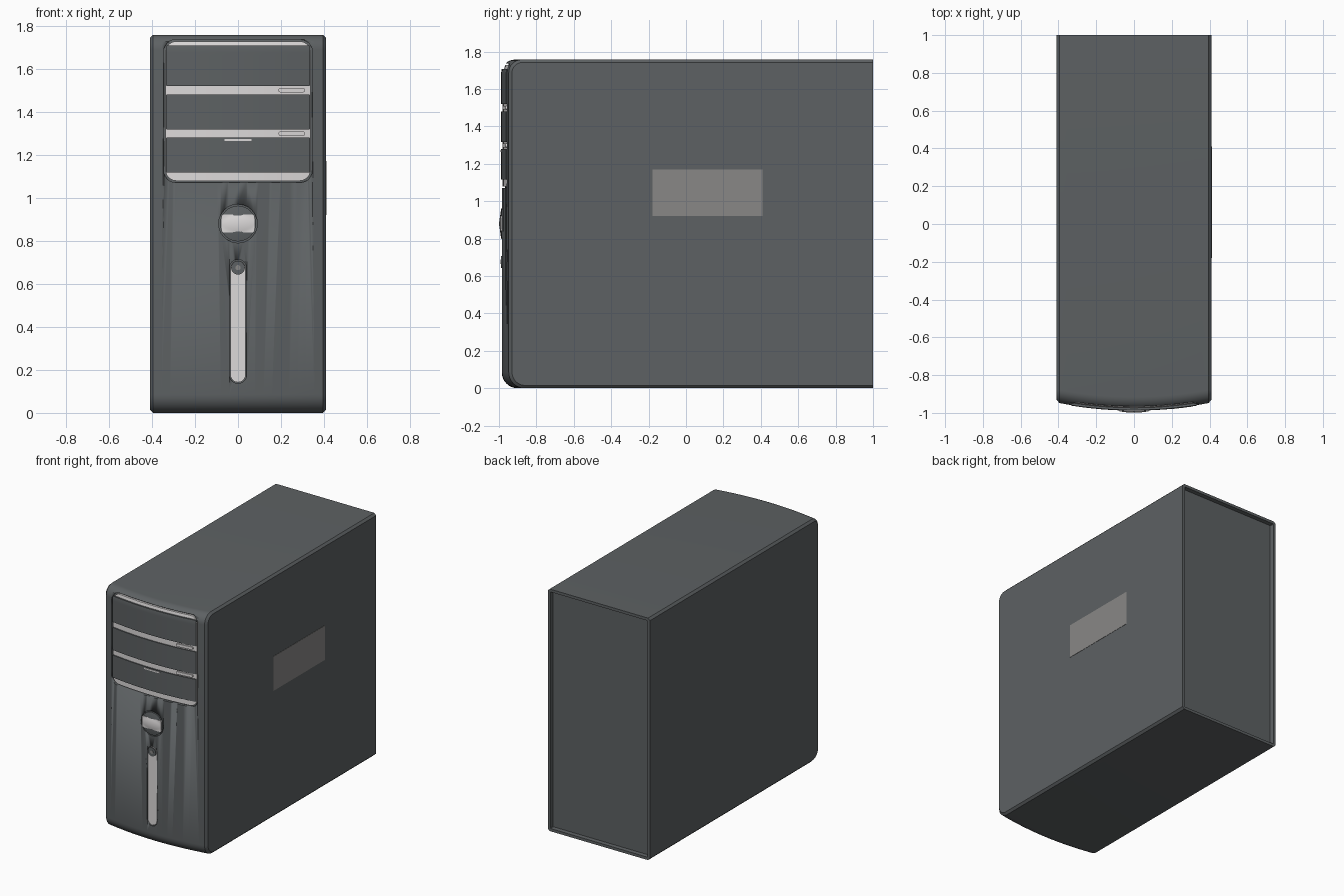
import bpy, bmesh, math

if "Cube" in bpy.data.objects:
    bpy.data.objects.remove(bpy.data.objects["Cube"], do_unlink=True)

HALF_W, HEIGHT, FRONT, BACK = 0.41, 1.757, -0.985, 1.0
R_TOP, R_LOW, BOW = 0.07, 0.085, 0.04


def material(name, rgb):
    m = bpy.data.materials.new(name)
    m.use_nodes = True
    m.diffuse_color = (*rgb, 1)
    m.node_tree.nodes["Principled BSDF"].inputs["Base Color"].default_value = (*rgb, 1)
    return m


charcoal = material("charcoal", (0.11, 0.12, 0.125))
silver = material("light_silver", (0.72, 0.70, 0.70))
grey = material("label_grey", (0.25, 0.245, 0.24))


def bow(x):
    return BOW * (x / HALF_W) ** 2


def front_y(x, z):
    """Depth of the bowed front, including its rounded top and bottom."""
    y = FRONT + bow(x)
    for r, d in ((R_TOP, z - (HEIGHT - R_TOP)), (R_LOW, R_LOW - z)):
        if d > 0:
            y += r - math.sqrt(max(r * r - d * d, 0))
    return y


def finish(bm, name, mat, angle=30):
    bmesh.ops.remove_doubles(bm, verts=bm.verts, dist=1e-5)
    bmesh.ops.recalc_face_normals(bm, faces=bm.faces)
    mesh = bpy.data.meshes.new(name)
    bm.to_mesh(mesh)
    bm.free()
    mesh.materials.append(mat)
    ob = bpy.data.objects.new(name, mesh)
    bpy.context.collection.objects.link(ob)
    bpy.ops.object.select_all(action="DESELECT")
    ob.select_set(True)
    bpy.context.view_layer.objects.active = ob
    bpy.ops.object.shade_smooth_by_angle(angle=math.radians(angle))
    return ob


def slab(name, cx, cz, hw, hh, r, out, depth, mat=charcoal, dome=0.0):
    """Rounded plate that follows the curved front."""
    arc = [math.radians(a) for a in range(0, 91, 15)]
    left = [(-hw + r - r * math.cos(a), hh - r + r * math.sin(a)) for a in arc]
    mid = [(-hw + r + 2 * (hw - r) * k / 12, hh) for k in range(1, 12)] if hw - r > 0.005 else []
    cols = left + mid + [(-x, h) for x, h in reversed(left)]
    rows = 12
    bm = bmesh.new()
    grids = []
    for is_front in (True, False):
        grid = []
        for x, h in cols:
            line = []
            for j in range(rows + 1):
                dz = (2 * j / rows - 1) * h
                y = front_y(cx + x, cz + dz) - out
                if is_front:
                    y -= dome * max(0, 1 - (x / hw) ** 2 - (dz / hh) ** 2)
                else:
                    y += depth
                line.append(bm.verts.new((cx + x, y, cz + dz)))
            grid.append(line)
        grids.append(grid)
    f, b = grids
    n = len(cols)
    for g in grids:
        for i in range(n - 1):
            for j in range(rows):
                bm.faces.new((g[i][j], g[i + 1][j], g[i + 1][j + 1], g[i][j + 1]))
    for j in (0, rows):
        for i in range(n - 1):
            bm.faces.new((f[i][j], f[i + 1][j], b[i + 1][j], b[i][j]))
    for i in (0, n - 1):
        for j in range(rows):
            bm.faces.new((f[i][j], f[i][j + 1], b[i][j + 1], b[i][j]))
    bmesh.ops.dissolve_degenerate(bm, dist=1e-6, edges=bm.edges)
    return finish(bm, name, mat)


def outline(x, inset):
    """Side outline of the case at one x, from back bottom round to back top."""
    pts = [(BACK, inset)]
    for r, cz, start in ((R_LOW, R_LOW, 270), (R_TOP, HEIGHT - R_TOP, 180)):
        for k in range(9):
            a = math.radians(start - 90 * k / 8)
            pts.append((FRONT + r + (r - inset) * math.cos(a) + bow(x),
                        cz + (r - inset) * math.sin(a)))
    return pts + [(BACK, HEIGHT - inset)]


# Case shell with chamfered sides and a recessed back
bm = bmesh.new()
edge = 0.015
stations = [(-HALF_W, edge)]
stations += [((HALF_W - edge) * (k / 10 - 1), 0) for k in range(21)]
stations += [(HALF_W, edge)]
loops = [[bm.verts.new((x, y, z)) for y, z in outline(x, i)] for x, i in stations]
back_faces = []
for a, b in zip(loops, loops[1:]):
    for k in range(len(a) - 1):
        bm.faces.new((a[k], b[k], b[k + 1], a[k + 1]))
    back_faces.append(bm.faces.new((a[-1], b[-1], b[0], a[0])))
bm.faces.new(loops[0])
bm.faces.new(loops[-1])
bmesh.ops.recalc_face_normals(bm, faces=bm.faces)
panel = bmesh.ops.dissolve_faces(bm, faces=back_faces)["region"]
bmesh.ops.inset_region(bm, faces=panel, thickness=0.02, use_even_offset=True)
bmesh.ops.inset_region(bm, faces=panel, thickness=0.002, depth=-0.03, use_even_offset=True)
case = finish(bm, "case", charcoal)

# Recesses in the front for the drive panel, power button and slot
recesses = [("drive", 0, 1.403, 0.345, 0.332, 0.055, 0.018),
            ("button", 0, 0.88, 0.09, 0.09, 0.09, 0.012),
            ("slot", 0, 0.425, 0.04, 0.288, 0.04, 0.012)]
for name, cx, cz, hw, hh, r, deep in recesses:
    cutter = slab(name + "_cutter", cx, cz, hw, hh, r, 0.03, 0.03 + deep)
    cutter.hide_render = True
    mod = case.modifiers.new(name, "BOOLEAN")
    mod.operation = "DIFFERENCE"
    mod.solver = "EXACT"
    mod.object = cutter
    bpy.context.view_layer.objects.active = case
    bpy.ops.object.modifier_apply(modifier=mod.name)
    bpy.data.objects.remove(cutter, do_unlink=True)

# Drive panel: silver backing with three dark covers
slab("drive_backing", 0, 1.403, 0.337, 0.324, 0.05, -0.005, 0.015, silver)
for k, (low, high) in enumerate(((1.117, 1.28), (1.317, 1.48), (1.52, 1.707))):
    slab(f"drive_cover_{k + 1}", 0, (low + high) / 2, 0.334, (high - low) / 2, 0.004, 0.003, 0.012)
for k, z in enumerate((1.298, 1.5)):
    slab(f"eject_button_{k + 1}", 0.25, z, 0.062, 0.01, 0.01, 0.004, 0.012, silver)
slab("pull_tab", 0, 1.268, 0.063, 0.005, 0.004, 0.007, 0.006, silver)

# Power button with a plain plate
slab("power_button", 0, 0.88, 0.083, 0.083, 0.083, 0.002, 0.02, charcoal, 0.009)
slab("power_button_plate", 0, 0.88, 0.077, 0.041, 0.008, 0.008, 0.008, silver, 0.006)

# Light slot with a round indicator
slab("light_slot", 0, 0.425, 0.035, 0.283, 0.035, -0.003, 0.012, silver)
slab("indicator_ring", 0, 0.675, 0.032, 0.032, 0.032, 0.004, 0.012)
slab("indicator_light", 0, 0.675, 0.012, 0.012, 0.012, 0.006, 0.006, grey)

# Label plate on the left side
bm = bmesh.new()
bmesh.ops.create_cube(bm, size=1)
bmesh.ops.scale(bm, vec=(0.004, 0.59, 0.25), verts=bm.verts)
bmesh.ops.translate(bm, vec=(HALF_W, 0.115, 1.045), verts=bm.verts)
finish(bm, "side_label", grey)
